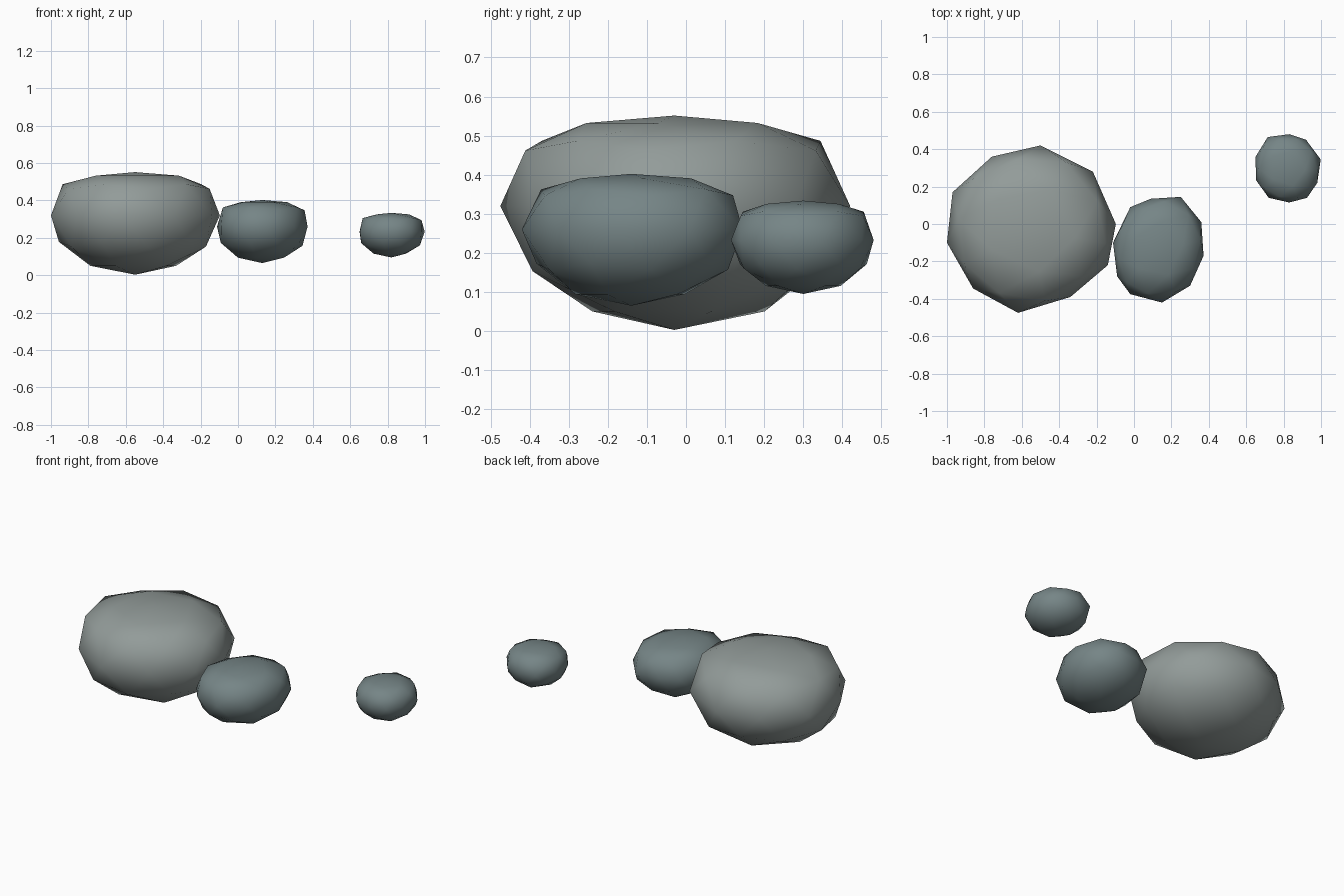
import bpy, math

if "Cube" in bpy.data.objects:
    bpy.data.objects.remove(bpy.data.objects["Cube"])

def material(name, rgb):
    m = bpy.data.materials.new(name)
    m.diffuse_color = (*rgb, 1)
    m.use_nodes = True
    m.node_tree.nodes["Principled BSDF"].inputs["Base Color"].default_value = m.diffuse_color
    return m

def rock(name, cx, cy, cz, half_h, outline, mat):
    """Icosphere boulder: girth follows a ten-point outline, crown is pressed flat."""
    bpy.ops.mesh.primitive_ico_sphere_add(subdivisions=2, radius=1)
    ob = bpy.context.object
    ob.name = name
    polar = []
    for k, (x, y) in enumerate(outline):
        base = math.radians(18 + 36 * k)
        a = math.atan2(y - cy, x - cx) - base
        a = (a + math.pi) % (2 * math.pi) - math.pi      # turn relative to the ring vertex
        polar.append((a, math.hypot(x - cx, y - cy)))
    for v in ob.data.vertices:
        x, y, z = v.co
        ang = math.atan2(y, x)
        p = ((math.degrees(ang) - 18) / 36) % 10
        i = int(p + 1e-6)
        f = p - i
        (a0, r0), (a1, r1) = polar[i % 10], polar[(i + 1) % 10]
        turn, r = a0 + (a1 - a0) * f, r0 + (r1 - r0) * f
        r *= math.hypot(x, y)
        if z > 0.55:
            z = 0.55 + (z - 0.55) * 0.4
        v.co = (r * math.cos(ang + turn), r * math.sin(ang + turn), z * half_h)
    ob.location = (cx, cy, cz)
    bpy.ops.object.shade_smooth()
    ob.data.materials.append(mat)

pale = material("pale_stone", (0.29, 0.33, 0.32))
dark = material("dark_stone", (0.18, 0.235, 0.24))

# Large boulder
rock("large_rock", -0.55, -0.03, 0.32, 0.317,
     [(-.097, 0), (-.22, .28), (-.50, .42), (-.76, .36), (-.97, .17),
      (-1, -.10), (-.86, -.345), (-.62, -.475), (-.34, -.39), (-.14, -.22)], pale)
# Medium boulder
rock("medium_rock", 0.13, -0.14, 0.26, 0.195,
     [(.36, .01), (.25, .145), (.09, .135), (-.02, .09), (-.112, -.10),
      (-.09, -.28), (-.02, -.375), (.15, -.42), (.30, -.33), (.372, -.17)], dark)
# Small boulder
rock("small_rock", 0.82, 0.30, 0.233, 0.138,
     [(.998, .345), (.92, .45), (.83, .48), (.715, .465), (.65, .36),
      (.652, .235), (.72, .14), (.83, .115), (.925, .14), (.98, .22)], dark)
